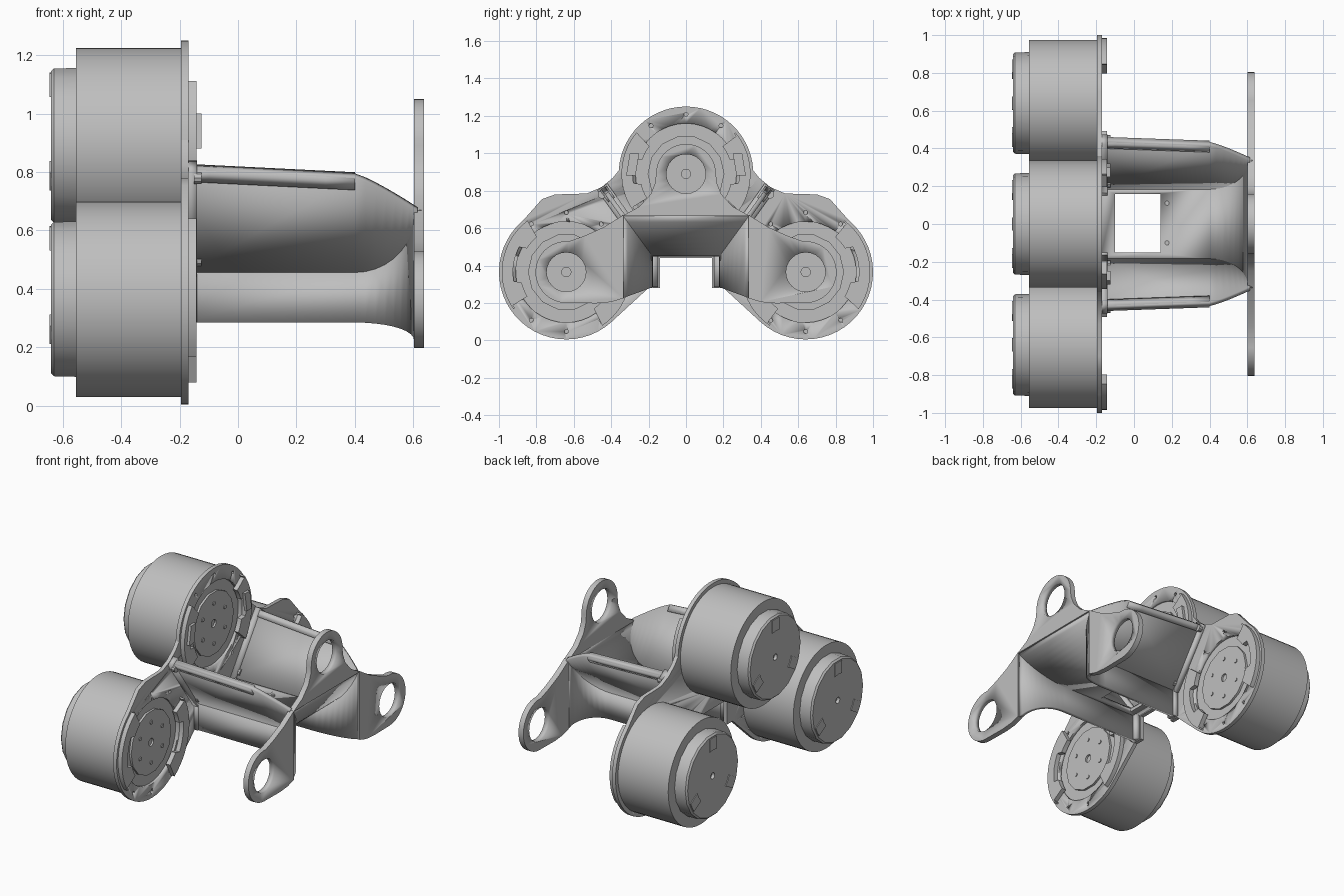
import bpy, bmesh
from math import sin, cos, radians, pi
from mathutils import Vector

cube = bpy.data.objects.get("Cube")
if cube:
    bpy.data.objects.remove(cube)

grey = bpy.data.materials.new("machined_grey")
grey.use_nodes = True
grey.diffuse_color = (0.52, 0.52, 0.52, 1)
grey.node_tree.nodes["Principled BSDF"].inputs["Base Color"].default_value = grey.diffuse_color

# Motor axes in (y, z), shared by the drives and the bearing rings
HUBS = {"top": (0, 0.89), "left": (0.64, 0.365), "right": (-0.64, 0.365)}


def finish(name, bm):
    bmesh.ops.remove_doubles(bm, verts=bm.verts, dist=1e-5)
    bmesh.ops.recalc_face_normals(bm, faces=bm.faces)
    mesh = bpy.data.meshes.new(name)
    bm.to_mesh(mesh)
    bm.free()
    mesh.materials.append(grey)
    obj = bpy.data.objects.new(name, mesh)
    bpy.context.collection.objects.link(obj)
    bpy.ops.object.select_all(action='DESELECT')
    obj.select_set(True)
    bpy.context.view_layer.objects.active = obj
    bpy.ops.object.shade_smooth_by_angle(angle=radians(32))
    return obj


def lathe(name, profile, hub, segs):
    """Spin (x, radius) points about the x direction through a hub."""
    bm = bmesh.new()
    rings = [[bm.verts.new((x, hub[0] + r * cos(2 * pi * i / segs), hub[1] + r * sin(2 * pi * i / segs)))
              for i in range(segs)] for x, r in profile]
    for a, b in zip(rings, rings[1:]):
        for i in range(segs):
            j = (i + 1) % segs
            bm.faces.new((a[i], a[j], b[j], b[i]))
    bm.faces.new(rings[0])
    bm.faces.new(rings[-1])
    return finish(name, bm)


def add_prism(bm, outline, x0, x1):
    back = [bm.verts.new((x0, y, z)) for y, z in outline]
    front = [bm.verts.new((x1, y, z)) for y, z in outline]
    bm.faces.new(back)
    bm.faces.new(front)
    for i in range(len(outline)):
        j = (i + 1) % len(outline)
        bm.faces.new((back[i], back[j], front[j], front[i]))


def prisms(name, outlines, x0, x1):
    bm = bmesh.new()
    for outline in outlines:
        add_prism(bm, outline, x0, x1)
    return finish(name, bm)


def arc(hub, r, a0, a1, n):
    angles = [radians(a0 + (a1 - a0) * i / n) for i in range(n + 1)]
    return [(hub[0] + r * cos(a), hub[1] + r * sin(a)) for a in angles]


def circle(hub, r, n=32):
    return arc(hub, r, 0, 360, n)[:-1]


def mirrored(half):
    """Close an outline whose +y half runs from bottom to top."""
    return half + [(-y, z) for y, z in reversed(half) if abs(y) > 1e-4]


def cut(obj, cutter):
    cutter.hide_render = True
    cutter.hide_viewport = True
    mod = obj.modifiers.new("cut", 'BOOLEAN')
    mod.operation = 'DIFFERENCE'
    mod.solver = 'EXACT'
    mod.object = cutter


def sheet(name, rows, thickness, mirror=True):
    """Bent sheet metal from a grid of points."""
    bm = bmesh.new()
    grid = [[bm.verts.new(p) for p in row] for row in rows]
    for a, b in zip(grid, grid[1:]):
        for i in range(len(a) - 1):
            bm.faces.new((a[i], a[i + 1], b[i + 1], b[i]))
    obj = finish(name, bm)
    solid = obj.modifiers.new("thickness", 'SOLIDIFY')
    solid.thickness = thickness
    solid.offset = 0
    if mirror:
        mod = obj.modifiers.new("mirror", 'MIRROR')
        mod.use_axis = (False, True, False)
    return obj


# Motors: body, rear cap, output hub, screws and clips
for side, hub in HUBS.items():
    lathe(side + "_motor_body", [(-0.188, 0.335), (-0.555, 0.335)], hub, 48)
    lathe(side + "_motor_cap", [(-0.55, 0.27), (-0.63, 0.268), (-0.64, 0.258), (-0.64, 0.02), (-0.62, 0.02)], hub, 18)
    lathe(side + "_output_hub", [(-0.19, 0.205), (-0.174, 0.205), (-0.174, 0.025), (-0.186, 0.025)], hub, 14)
    screws = [circle(p, 0.013, 8) for p in arc(hub, 0.13, 30, 330, 5)]
    prisms(side + "_hub_screws", screws, -0.176, -0.169)
    keys = []
    for a in (90, 210, 330):
        keys.append(arc(hub, 0.25, a - 8, a + 8, 2) + arc(hub, 0.17, a + 12, a - 12, 2))
    prisms(side + "_cap_keys", keys, -0.645, -0.638)

    # Two clips hug each flange rim, thin in the middle with wide end pads
    spans = {"top": [(140, 215), (-35, 40)], "left": [(-35, 53), (148, 236)],
             "right": [(127, 215), (-56, 32)]}[side]
    shapes = []
    for a0, a1 in spans:
        shapes.append(arc(hub, 0.345, a0, a1, 14) + arc(hub, 0.335, a1, a1 - 3, 1)
                      + arc(hub, 0.245, a1 - 3, a1 - 22, 4) + arc(hub, 0.285, a1 - 25, a0 + 25, 6)
                      + arc(hub, 0.245, a0 + 22, a0 + 3, 4))
    prisms(side + "_clips", shapes, -0.172, -0.142)

blocks = [[(s * 0.27, 0.88), (s * 0.32, 0.88), (s * 0.30, 1.0), (s * 0.25, 1.0)] for s in (1, -1)]
prisms("clip_blocks", blocks, -0.145, -0.125)

# Mounting plate carrying all three motors
half = [(0.14, 0.44), (0.14, 0.28), (0.2, 0.28)]
half += arc(HUBS["left"], 0.36, -132, 50, 26)
half += [(0.77, 0.755), (0.7, 0.78), (0.53, 0.785), (0.45, 0.82), (0.39, 0.87)]
half += arc(HUBS["top"], 0.36, 3, 90, 14)
plate = prisms("mounting_plate", [mirrored(half)], -0.195, -0.17)
holes = []
for hub in HUBS.values():
    holes.append(circle(hub, 0.27, 40))
    holes += [circle(p, 0.011, 8) for p in arc(hub, 0.318, 18, 342, 9)]
cut(plate, prisms("plate_hole_cutter", holes, -0.25, -0.1))

# Central bracket: floor, side walls and slanted wings share one wing plane
FLOOR, WALL, SLOPE = 0.46, 0.19, 0.714
bend = [radians(a) for a in range(0, 91, 10)]


def wing_point(x, z):
    return (x, WALL + (z - FLOOR) * SLOPE, z)


floor_path = [(-0.18, FLOOR)] + [(0.40 + 0.215 * sin(t), FLOOR + 0.21 * (1 - cos(t))) for t in bend]
floor = sheet("bracket_floor", [[(x, -wing_point(x, z)[1], z), wing_point(x, z)] for x, z in floor_path],
              0.025, False)
window = prisms("floor_window_cutter", [[(-0.15, 0.40), (0.16, 0.40), (0.16, 0.52), (-0.15, 0.52)]], -0.10, 0.14)
cut(floor, window)
screws = [circle((y, 0.25), 0.012, 8) for y in (-0.1, 0.11)]
for i, y in enumerate((-0.1, 0.11)):
    bpy.ops.mesh.primitive_cylinder_add(vertices=10, radius=0.012, depth=0.008, location=(0.175, y, 0.475))
    bpy.context.object.name = "floor_screw_" + str(i + 1)
    bpy.context.object.data.materials.append(grey)

# Side walls flare outward into the lower arms
wall_rows = [[(-0.18, WALL, 0.285), (-0.18, WALL, FLOOR)]]
for t in bend:
    x, rise = 0.40 + 0.215 * sin(t), 1 - cos(t)
    wall_rows.append([(x, WALL + 0.15 * rise, 0.285 - 0.06 * rise), wing_point(x, FLOOR + 0.21 * rise)])
sheet("bracket_side_walls", wall_rows, 0.025)


def wing_top(x):
    return 0.815 - 0.05 * (x + 0.18) if x < 0.4 else 0.786 - 0.116 * ((x - 0.4) / 0.215) ** 1.2


sheet("bracket_wings", [[wing_point(x, z), wing_point(x, wing_top(x) + 0.002)] for x, z in floor_path], 0.025)
sheet("wing_rims", [[wing_point(x, wing_top(x) - 0.035), wing_point(x, wing_top(x))]
                    for x in (-0.18, -0.1, 0.1, 0.3, 0.4)], 0.045)

# Collar thickening the bracket where it meets the plate
sheet("wing_collar", [[wing_point(x, FLOOR), wing_point(x, 0.82)] for x in (-0.18, -0.14)], 0.065)
sheet("wall_collar", [[(x, WALL - 0.01, 0.285), (x, WALL - 0.01, FLOOR + 0.02)] for x in (-0.18, -0.14)], 0.06)
bolts = [circle((s * y, z), 0.022, 10) for s in (1, -1) for y, z in ((0.215, 0.5), (0.45, 0.78))]
prisms("collar_bolts", bolts, -0.15, -0.125)

# Bearing arms: flat end plates with round eyes
side_arm = [(0.335, 0.225), (0.40, 0.205), (0.48, 0.198)] + arc(HUBS["left"], 0.165, -90, 95, 18)
side_arm += [(0.54, 0.56), (0.44, 0.605), (0.335, 0.67)]
top_half = [(0.34, 0.665), (0.25, 0.715), (0.19, 0.78), (0.165, 0.84)] + arc(HUBS["top"], 0.16, 0, 90, 10)
outlines = {"top": mirrored(top_half), "left": side_arm, "right": [(-y, z) for y, z in side_arm]}
for side, outline in outlines.items():
    arm = prisms(side + "_bearing_arm", [outline], 0.602, 0.637)
    cut(arm, prisms(side + "_eye_cutter", [circle(HUBS[side], 0.105, 24)], 0.5, 0.7))
